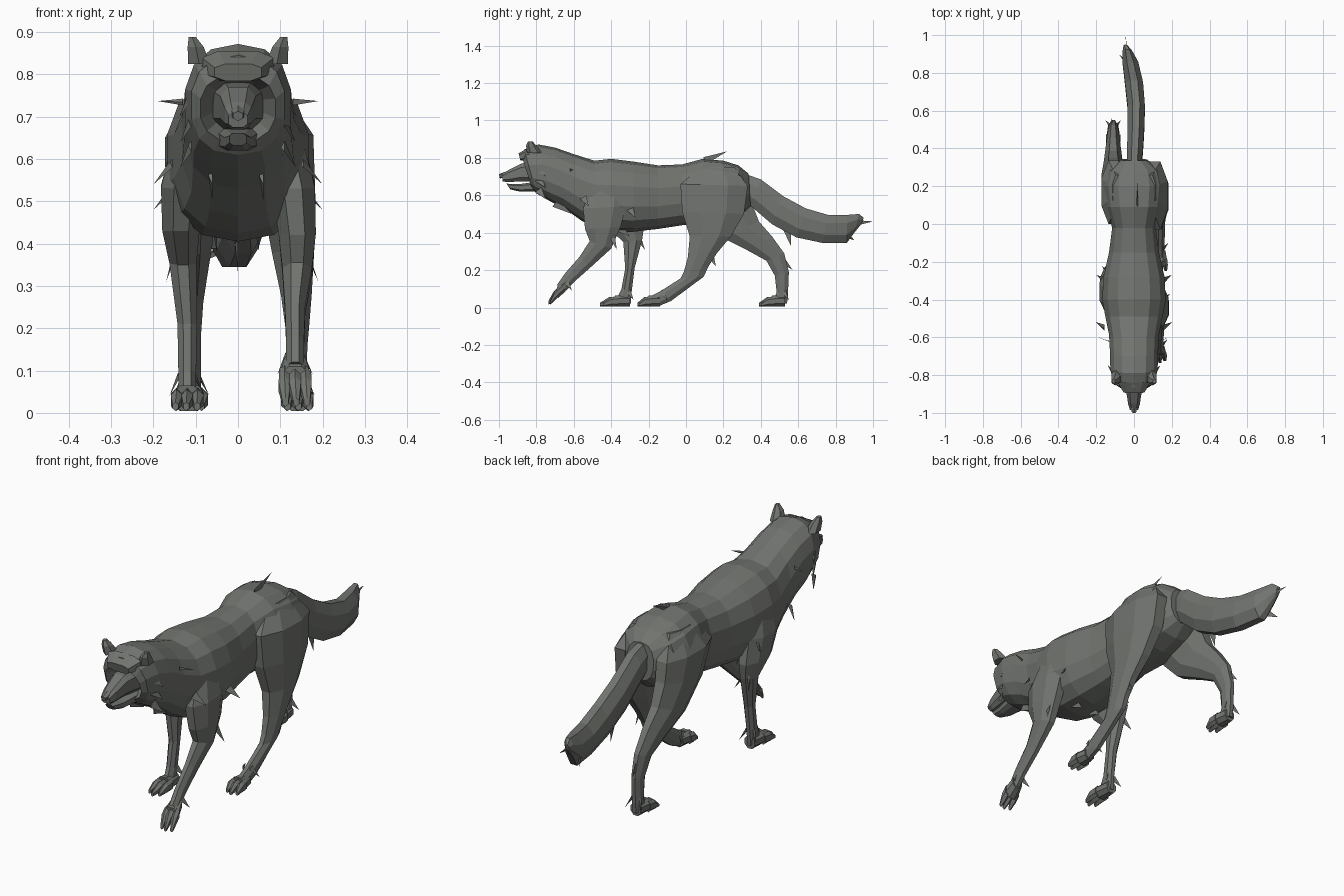
import bpy, bmesh, math, random
from mathutils import Vector

random.seed(4)
fur = bpy.data.materials.new("grey_fur")
fur.diffuse_color = (0.165, 0.175, 0.16, 1)


def finish(name, bm):
    bmesh.ops.recalc_face_normals(bm, faces=bm.faces)
    me = bpy.data.meshes.new(name)
    bm.to_mesh(me)
    bm.free()
    me.materials.append(fur)
    ob = bpy.data.objects.new(name, me)
    bpy.context.collection.objects.link(ob)
    return ob


def loft(name, rings, sides=8, power=2.0):
    """Skin rings given as (x, y1, z1, y2, z2, half_width): two side-view edge points and a width."""
    bm = bmesh.new()
    loops = []
    for x, y1, z1, y2, z2, hw in rings:
        c = Vector((x, (y1 + y2) / 2, (z1 + z2) / 2))
        n = Vector((0, (y1 - y2) / 2, (z1 - z2) / 2))
        k = 1 / math.cos(math.pi / sides if sides % 4 == 0 else 0) ** (2 / power)
        loop = []
        for i in range(sides):
            a = 2 * math.pi * (i + 0.5) / sides
            co, si = math.cos(a), math.sin(a)
            px = math.copysign(abs(co) ** (2 / power), co)
            pz = math.copysign(abs(si) ** (2 / power), si)
            loop.append(bm.verts.new(c + Vector((hw * px * k, 0, 0)) + n * pz * k))
        loops.append(loop)
    for a, b in zip(loops, loops[1:]):
        for i in range(sides):
            j = (i + 1) % sides
            bm.faces.new((a[i], a[j], b[j], b[i]))
    bm.faces.new(loops[0])
    bm.faces.new(loops[-1])
    return finish(name, bm)


def tufts(name, spikes):
    """Thin pointed locks, each (base, tip, width)."""
    bm = bmesh.new()
    for base, tip, w in spikes:
        base, tip = Vector(base), Vector(tip)
        d = (tip - base).normalized()
        v = d.cross(Vector((1, 0, 0))).normalized()
        u = d.cross(v)
        ring = [bm.verts.new(base + p) for p in (v * w, -v * w, u * w * 0.4)]
        t = bm.verts.new(tip)
        for i in range(3):
            bm.faces.new((ring[i], ring[(i + 1) % 3], t))
        bm.faces.new(ring)
    finish(name, bm)


# Torso, neck and ruff in one skin, with the face set back inside the ruff
loft("body", [
    (0, -0.80, 0.78, -0.775, 0.67, 0.06),
    (0, -0.875, 0.80, -0.825, 0.64, 0.09),
    (0, -0.865, 0.845, -0.80, 0.61, 0.112),
    (0, -0.79, 0.872, -0.73, 0.57, 0.128),
    (0, -0.70, 0.855, -0.65, 0.53, 0.13),
    (0, -0.60, 0.82, -0.56, 0.465, 0.135),
    (0, -0.49, 0.785, -0.49, 0.425, 0.155),
    (0, -0.40, 0.795, -0.40, 0.405, 0.172),
    (0, -0.28, 0.78, -0.28, 0.405, 0.165),
    (0, -0.15, 0.76, -0.15, 0.42, 0.135),
    (0, -0.02, 0.765, -0.02, 0.44, 0.118),
    (0, 0.09, 0.795, 0.09, 0.45, 0.152),
    (0, 0.20, 0.785, 0.20, 0.46, 0.165),
    (0, 0.28, 0.76, 0.29, 0.49, 0.145),
    (0, 0.335, 0.715, 0.345, 0.54, 0.07)], 14, 2.4)

# Muzzle, lower jaw, nose and brow
loft("muzzle", [(0, -0.78, 0.785, -0.78, 0.67, 0.06), (0, -0.88, 0.77, -0.88, 0.675, 0.042),
                (0, -0.95, 0.735, -0.955, 0.67, 0.031), (0, -0.985, 0.71, -0.98, 0.675, 0.022)], 8, 3)
loft("lower_jaw", [(0, -0.78, 0.675, -0.78, 0.62, 0.05), (0, -0.89, 0.66, -0.89, 0.62, 0.032),
                   (0, -0.96, 0.662, -0.94, 0.632, 0.02)], 8, 3)
loft("nose", [(0, -0.965, 0.727, -0.965, 0.695, 0.02), (0, -1.0, 0.713, -0.995, 0.69, 0.013)], 6)
loft("brow", [(0, -0.84, 0.855, -0.84, 0.785, 0.085), (0, -0.895, 0.825, -0.885, 0.785, 0.055)], 8, 3)

# Ears
for s, side in ((1, "left"), (-1, "right")):
    loft(side + "_ear", [(s * 0.092, -0.85, 0.825, -0.77, 0.825, 0.03),
                         (s * 0.10, -0.855, 0.865, -0.80, 0.865, 0.022),
                         (s * 0.108, -0.845, 0.888, -0.82, 0.888, 0.01)], 6)

# Bushy tail with a gentle sideways curve
loft("tail", [
    (0, 0.30, 0.72, 0.28, 0.58, 0.035),
    (0.005, 0.40, 0.685, 0.355, 0.535, 0.042),
    (0.01, 0.52, 0.595, 0.46, 0.445, 0.044),
    (0.012, 0.64, 0.53, 0.59, 0.375, 0.046),
    (0.0, 0.76, 0.495, 0.73, 0.345, 0.048),
    (-0.02, 0.86, 0.495, 0.86, 0.345, 0.042),
    (-0.035, 0.925, 0.50, 0.90, 0.40, 0.025),
    (-0.045, 0.95, 0.48, 0.94, 0.45, 0.01)], 8)

# Legs: front edge and back edge per ring, striding pose
loft("hind_leg_forward", [
    (0.085, 0.08, 0.75, 0.26, 0.75, 0.03),
    (0.113, -0.03, 0.66, 0.33, 0.65, 0.065),
    (0.12, -0.02, 0.51, 0.31, 0.50, 0.063),
    (0.13, 0.02, 0.38, 0.24, 0.38, 0.05),
    (0.138, 0.01, 0.27, 0.165, 0.29, 0.036),
    (0.14, -0.01, 0.195, 0.12, 0.22, 0.028),
    (0.14, -0.03, 0.155, 0.095, 0.165, 0.024),
    (0.14, -0.14, 0.085, -0.08, 0.035, 0.022),
    (0.14, -0.19, 0.06, -0.14, 0.01, 0.022)])
loft("hind_leg_back", [
    (-0.085, 0.08, 0.75, 0.26, 0.75, 0.03),
    (-0.108, 0.0, 0.65, 0.335, 0.65, 0.065),
    (-0.11, 0.07, 0.50, 0.35, 0.56, 0.061),
    (-0.11, 0.19, 0.375, 0.39, 0.46, 0.05),
    (-0.11, 0.33, 0.305, 0.46, 0.38, 0.038),
    (-0.11, 0.43, 0.25, 0.525, 0.29, 0.028),
    (-0.11, 0.475, 0.17, 0.55, 0.19, 0.022),
    (-0.11, 0.485, 0.08, 0.545, 0.07, 0.022),
    (-0.11, 0.46, 0.03, 0.54, 0.02, 0.022)])
loft("front_leg_forward", [
    (0.11, -0.50, 0.65, -0.32, 0.67, 0.04),
    (0.13, -0.55, 0.53, -0.32, 0.54, 0.052),
    (0.14, -0.54, 0.42, -0.35, 0.43, 0.044),
    (0.14, -0.515, 0.355, -0.40, 0.315, 0.035),
    (0.135, -0.57, 0.27, -0.51, 0.215, 0.024),
    (0.135, -0.645, 0.185, -0.60, 0.135, 0.021),
    (0.135, -0.69, 0.12, -0.64, 0.09, 0.021)])
loft("front_leg_back", [
    (-0.11, -0.48, 0.65, -0.29, 0.67, 0.04),
    (-0.13, -0.47, 0.53, -0.25, 0.54, 0.052),
    (-0.135, -0.42, 0.43, -0.225, 0.43, 0.044),
    (-0.13, -0.335, 0.35, -0.235, 0.36, 0.032),
    (-0.12, -0.325, 0.21, -0.275, 0.21, 0.023),
    (-0.12, -0.345, 0.10, -0.29, 0.09, 0.021),
    (-0.12, -0.37, 0.05, -0.295, 0.02, 0.021)])


# Paws: a heel pad with three toes, tilted for the lifted foot
def paw(name, x, y, z, length, drop):
    loft(name, [(x, y, z + 0.06, y, z, 0.026),
                (x, y - length * 0.5, z + 0.06 - drop * 0.5, y - length * 0.45, z - drop * 0.5, 0.036)], 8)
    for i in (-1, 0, 1):
        tx = x + i * 0.025
        y0, y1 = y - length * 0.4, y - length * (1.0 - 0.1 * abs(i))
        ym = (y0 + y1) / 2
        loft(name + "_toe", [(tx, y0, z + 0.055 - drop * 0.4, y0, z - drop * 0.4, 0.015),
                             (tx, ym, z + 0.05 - drop * 0.7, ym, z - drop * 0.7, 0.016),
                             (tx * 1.02, y1, z + 0.02 - drop, y1, z - drop, 0.008)], 6)


paw("hind_paw_forward", 0.14, -0.14, 0.005, 0.12, 0)
paw("hind_paw_back", -0.11, 0.53, 0.005, 0.14, 0)
paw("front_paw_back", -0.12, -0.30, 0.005, 0.16, 0)
paw("front_paw_forward", 0.135, -0.645, 0.085, 0.09, 0.07)

# Loose fur locks: ruff and cheeks, elbows, hocks, hips, tail
locks = []
for s in (1, -1):
    for z in (0.63, 0.69, 0.75):
        locks.append(((s * 0.11, -0.79, z), (s * (0.135 + 0.01 * random.random()), -0.75, z - 0.05), 0.022))
    for y, z in ((-0.55, 0.56), (-0.30, 0.50)):
        locks.append(((s * 0.155, y, z + 0.03), (s * 0.20, y + 0.03, z - 0.02), 0.02))
    locks.append(((s * 0.13, -0.62, 0.735), (s * 0.19, -0.60, 0.737), 0.008))
    locks.append(((s * 0.06, -0.70, 0.56), (s * 0.06, -0.61, 0.50), 0.025))
    locks.append(((s * 0.05, -0.36, 0.43), (s * 0.05, -0.30, 0.38), 0.025))
locks += [((0.02, 0.10, 0.785), (0.02, 0.22, 0.835), 0.02),
          ((0.15, -0.41, 0.42), (0.19, -0.37, 0.31), 0.025),
          ((-0.14, -0.27, 0.40), (-0.17, -0.22, 0.31), 0.022),
          ((0.145, 0.13, 0.28), (0.15, 0.16, 0.22), 0.018),
          ((-0.11, 0.51, 0.26), (-0.12, 0.57, 0.20), 0.018),
          ((-0.03, 0.88, 0.45), (-0.045, 1.0, 0.46), 0.02),
          ((0.0, 0.54, 0.43), (0.0, 0.56, 0.33), 0.025),
          ((-0.03, 0.84, 0.40), (-0.08, 0.90, 0.36), 0.025)]
for x, y, z in ((0.14, -0.13, 0.09), (-0.11, 0.52, 0.09), (-0.12, -0.31, 0.09), (0.135, -0.64, 0.14)):
    for k in (-1, 1):
        locks.append(((x + k * 0.018, y, z), (x + k * 0.042, y + 0.03, z - 0.05), 0.014))
tufts("fur_tufts", locks)
